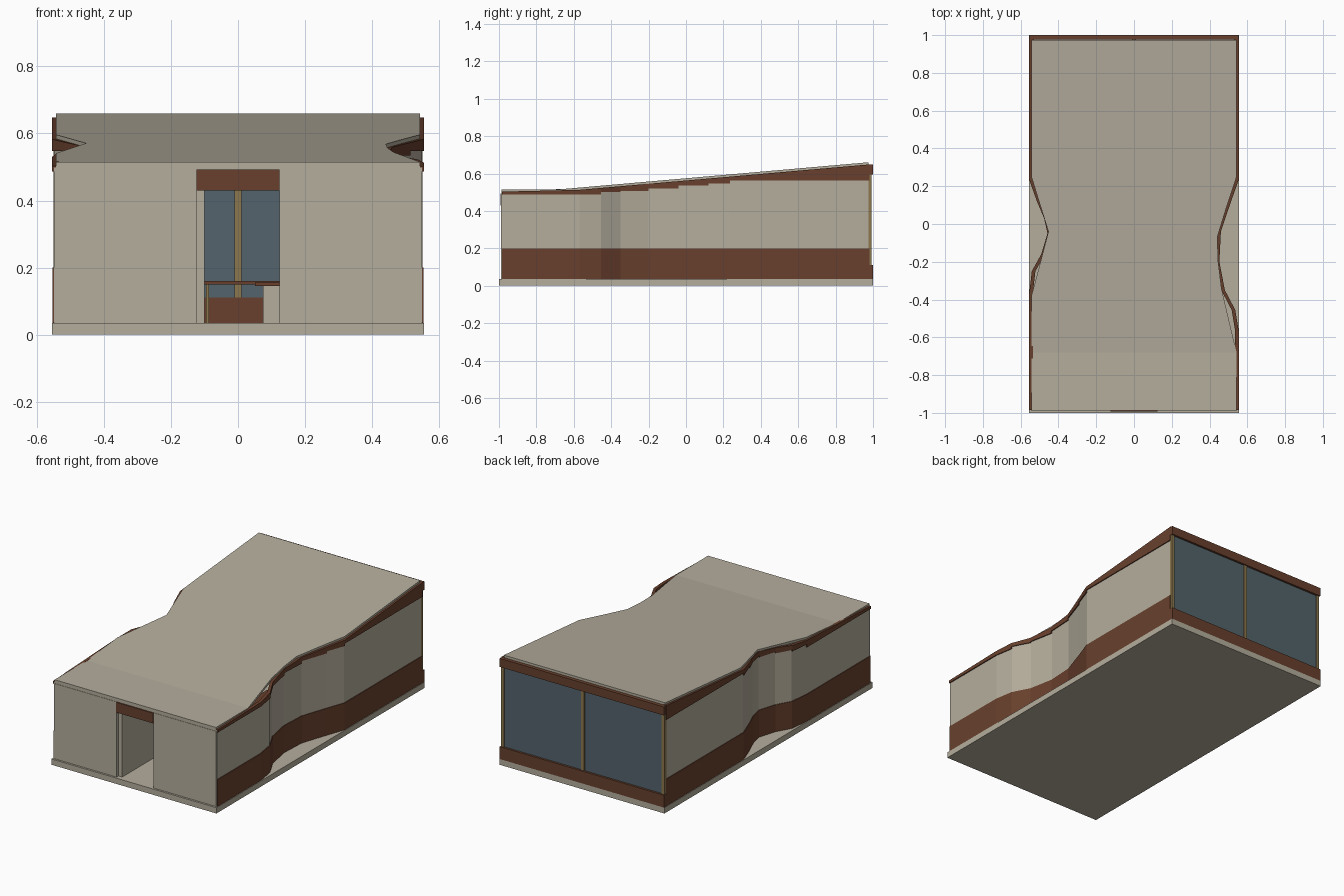
import bpy, bmesh

if "Cube" in bpy.data.objects:
    bpy.data.objects.remove(bpy.data.objects["Cube"])

def mat(name, c):
    m = bpy.data.materials.new(name)
    m.diffuse_color = (*c, 1)
    m.use_nodes = True
    m.node_tree.nodes["Principled BSDF"].inputs["Base Color"].default_value = m.diffuse_color
    return m

BEIGE = mat("warm_plaster", (0.46, 0.42, 0.335))
BROWN = mat("dark_timber", (0.14, 0.051, 0.026))
GLASS = mat("blue_grey_glass", (0.087, 0.127, 0.15))
TAN = mat("light_wood_frame", (0.26, 0.185, 0.075))

def finish(bm, name, m):
    bmesh.ops.recalc_face_normals(bm, faces=bm.faces[:])
    me = bpy.data.meshes.new(name)
    bm.to_mesh(me)
    bm.free()
    me.materials.append(m)
    ob = bpy.data.objects.new(name, me)
    bpy.context.collection.objects.link(ob)
    return ob

def loft(name, sections, m):
    """Skin a row of four-point sections and cap both ends."""
    bm = bmesh.new()
    rings = [[bm.verts.new(p) for p in s] for s in sections]
    for a, b in zip(rings, rings[1:]):
        for i in range(4):
            j = (i + 1) % 4
            bm.faces.new((a[i], a[j], b[j], b[i]))
    bm.faces.new(rings[0])
    bm.faces.new(rings[-1])
    return finish(bm, name, m)

def box(name, x0, x1, y0, y1, z0, z1, m):
    return loft(name, [[(x0, y, z0), (x1, y, z0), (x1, y, z1), (x0, y, z1)]
                       for y in (y0, y1)], m)

def roof_z(y):
    return 0.515 + max(0, y + 0.68) * 0.145 / 1.655

def lerp(pts, y):
    """Width at y along a list of (y, x)."""
    for (a, xa), (b, xb) in zip(pts, pts[1:]):
        if a <= y <= b:
            return xa + (xb - xa) * (y - a) / (b - a)
    return pts[-1][1]

# Plan outlines (y, half width) of the waisted side walls
right_plan = [(-0.985, 0.549), (-0.57, 0.549), (-0.455, 0.53), (-0.35, 0.475), (-0.2, 0.446),
              (-0.04, 0.454), (0.12, 0.508), (0.235, 0.549), (0.98, 0.549)]
left_plan = [(-0.985, 0.549), (-0.37, 0.549), (-0.25, 0.535), (-0.16, 0.485), (-0.05, 0.452),
             (0.03, 0.47), (0.12, 0.508), (0.235, 0.549), (0.98, 0.549)]

def step_z(y):
    """Stepped underside of the upper timber band, by segment middle."""
    if y < -0.5:
        return 0.487
    return min(0.562, roof_z(y) - 0.043 + max(0, -0.3 - y) * 0.05)

def side(name, plan, s):
    # plaster wall
    loft(name + "_wall", [[(s * x, y, 0.03), (s * x, y, roof_z(y) - 0.016),
                           (s * (x - 0.012), y, roof_z(y) - 0.016), (s * (x - 0.012), y, 0.03)]
                          for y, x in plan], BEIGE)
    # lower timber skirt, slightly proud
    loft(name + "_skirt", [[(s * (x + 0.004), y, 0.036), (s * (x + 0.004), y, 0.2),
                            (s * (x - 0.002), y, 0.2), (s * (x - 0.002), y, 0.036)]
                           for y, x in plan], BROWN)
    # upper timber band with a stepped lower edge
    secs = []
    for (ya, xa), (yb, xb) in zip(plan, plan[1:]):
        z0 = step_z((ya + yb) / 2)
        for y, x in ((ya, xa), (yb, xb)):
            z1 = roof_z(y) - 0.012
            secs.append([(s * (x + 0.006), y, z0), (s * (x + 0.006), y, z1),
                         (s * (x - 0.013), y, z1), (s * (x - 0.013), y, z0)])
    loft(name + "_upper_band", secs, BROWN)

side("right", right_plan, 1)
side("left", left_plan, -1)

# Floor slab
box("floor_slab", -0.555, 0.555, -1, 1, 0, 0.035, BEIGE)

# Sloping roof with waisted edges
rr = [(-0.987, 0.543), (-0.68, 0.543), (-0.34, 0.463), (-0.2, 0.446), (-0.07, 0.441),
      (0.08, 0.487), (0.25, 0.543), (0.975, 0.543)]
rl = [(-0.987, 0.543), (-0.38, 0.543), (-0.2, 0.495), (-0.04, 0.453),
      (0.12, 0.503), (0.25, 0.543), (0.975, 0.543)]
roof = []
for y in sorted({p[0] for p in rr + rl}):
    a, b, z = -lerp(rl, y), lerp(rr, y), roof_z(y)
    roof.append([(a, y, z - 0.015), (b, y, z - 0.015), (b, y, z), (a, y, z)])
loft("roof", roof, BEIGE)

# Front wall, doorway lintel and fascia
for s, n in ((-1, "left"), (1, "right")):
    x = sorted((s * 0.124, s * 0.545))
    box("front_wall_" + n, *x, -0.988, -0.97, 0.035, 0.492, BEIGE)
box("door_lintel", -0.124, 0.124, -0.993, -0.97, 0.43, 0.492, BROWN)
box("front_fascia", -0.543, 0.543, -0.986, -0.972, 0.492, 0.503, BEIGE)

# Glazed back wall
box("back_sill", -0.553, 0.553, 0.978, 1, 0.035, 0.11, BROWN)
box("back_header", -0.553, 0.553, 0.978, 1, 0.595, 0.647, BROWN)
box("back_glass", -0.545, 0.545, 0.982, 0.987, 0.11, 0.595, GLASS)
for x in (-0.54, 0, 0.54):
    box("window_post", x - 0.01, x + 0.01, 0.975, 0.993, 0.11, 0.595, TAN)

# Interior partition and furniture seen through the door
box("partition", -0.124, -0.1, -0.97, -0.35, 0.035, 0.5, BEIGE)
box("table_top", -0.1, 0.13, 0.3, 0.55, 0.15, 0.16, BROWN)
for x in (-0.095, 0.12):
    for y in (0.305, 0.54):
        box("table_leg", x, x + 0.008, y, y + 0.008, 0.035, 0.15, TAN)
box("cabinet", 0.075, 0.3, -0.1, 0.2, 0.035, 0.145, BEIGE)
box("cabinet_top", 0.05, 0.31, -0.11, 0.21, 0.145, 0.155, BROWN)
